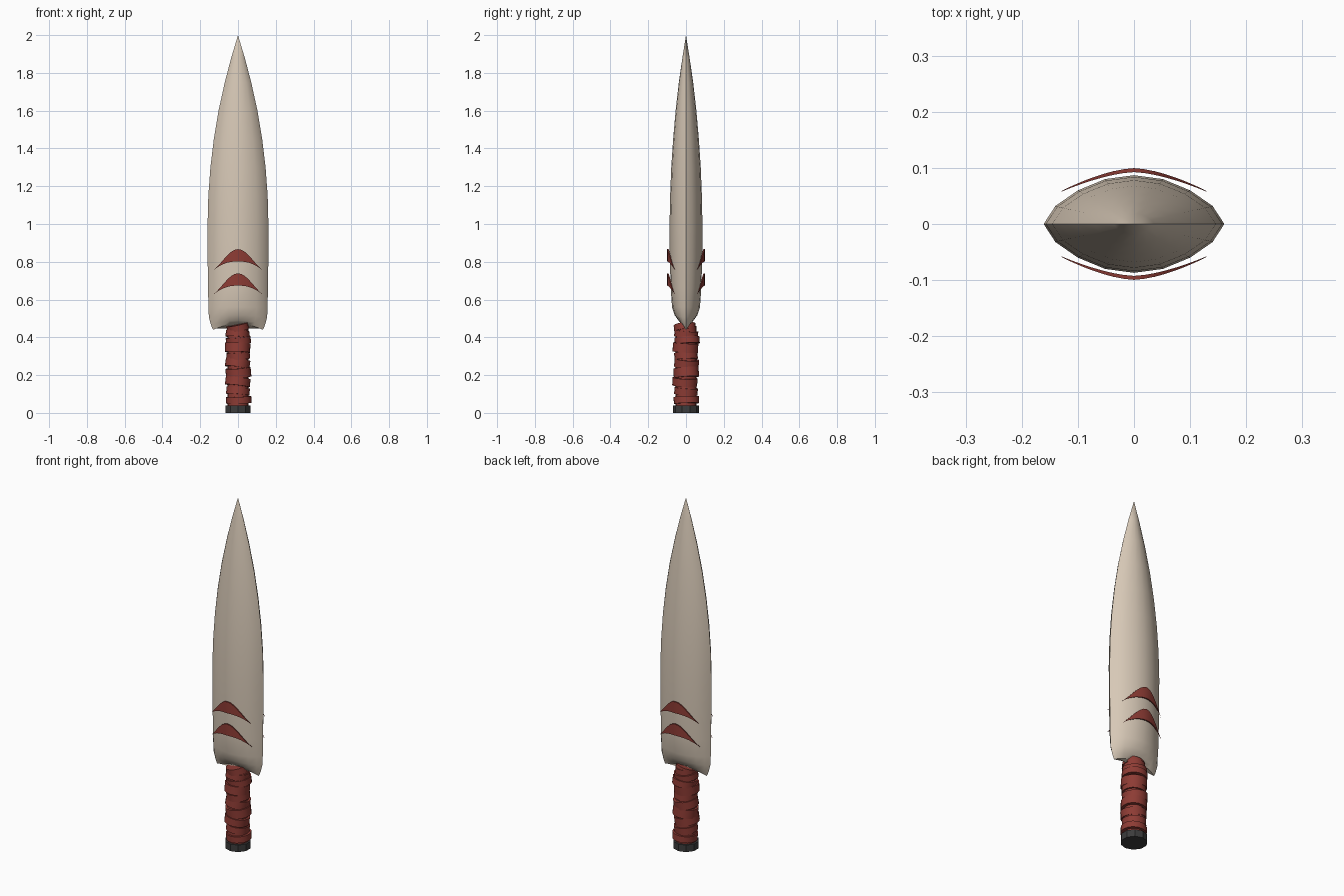
import bpy, bmesh
from math import sin, cos, pi, radians
from mathutils import Matrix

if "Cube" in bpy.data.objects:
    bpy.data.objects.remove(bpy.data.objects["Cube"])


def material(name, rgb):
    m = bpy.data.materials.new(name)
    m.diffuse_color = (*rgb, 1)
    m.use_nodes = True
    m.node_tree.nodes["Principled BSDF"].inputs["Base Color"].default_value = m.diffuse_color
    return m


BONE = material("bone", (0.68, 0.58, 0.47))
RED = material("red_cloth", (0.27, 0.045, 0.035))
DARK = material("dark_cap", (0.045, 0.045, 0.045))


def finish(name, bm, mat, angle):
    bmesh.ops.recalc_face_normals(bm, faces=bm.faces)
    mesh = bpy.data.meshes.new(name)
    bm.to_mesh(mesh)
    bm.free()
    mesh.materials.append(mat)
    ob = bpy.data.objects.new(name, mesh)
    bpy.context.collection.objects.link(ob)
    bpy.ops.object.select_all(action='DESELECT')
    bpy.context.view_layer.objects.active = ob
    ob.select_set(True)
    bpy.ops.object.shade_smooth_by_angle(angle=radians(angle))
    return ob


def bridge(bm, rings):
    for a, b in zip(rings, rings[1:]):
        n = len(a)
        for i in range(n):
            bm.faces.new((a[i], a[(i + 1) % n], b[(i + 1) % n], b[i]))


# Blade: lens section lofted along z (z, half width, half depth, arch)
QUARTER = [(1, 0), (0.87, 0.37), (0.62, 0.69), (0.32, 0.92), (0, 1)]
HALF = QUARTER + [(-x, y) for x, y in QUARTER[-2::-1]]
LENS = HALF + [(x, -y) for x, y in HALF[-2:0:-1]]
STATIONS = [(0.440, 0.132, 0.018, 0.030), (0.465, 0.143, 0.040, 0.024),
            (0.505, 0.154, 0.060, 0.012), (0.56, 0.157, 0.074, 0),
            (0.66, 0.158, 0.081, 0), (0.82, 0.161, 0.086, 0),
            (1.00, 0.161, 0.087, 0), (1.15, 0.157, 0.084, 0),
            (1.30, 0.146, 0.078, 0), (1.45, 0.128, 0.068, 0),
            (1.60, 0.103, 0.055, 0), (1.75, 0.070, 0.038, 0),
            (1.88, 0.036, 0.019, 0)]
bm = bmesh.new()
rings = [[bm.verts.new((w * x, d * y, z + arch * (1 - x * x))) for x, y in LENS]
         for z, w, d, arch in STATIONS]
bridge(bm, rings)
tip = bm.verts.new((0, 0, 2))
top = rings[-1]
for i in range(len(top)):
    bm.faces.new((top[i], top[(i + 1) % len(top)], tip))
bm.faces.new(rings[0])
finish("blade", bm, BONE, 45)

# Crescent markings on both faces
def crescent(name, base, side, n=14):
    bm = bmesh.new()
    rings = []
    for i in range(n + 1):
        t = -0.995 + 1.99 * i / n
        x, a = 0.13 * t, abs(t)
        y = 0.0995 - 0.041 * a ** 1.6
        hi = base + 0.112 * (0.5 * (1 - t * t) + 0.25 * (1 + cos(pi * t)))
        lo = base + 0.047 * (1 - a ** 2.3)
        th = 0.001 + 0.006 * (1 - t * t)
        rings.append([bm.verts.new((x, side * yy, z))
                      for yy, z in ((y, hi), (y, lo), (y - th, lo), (y - th, hi))])
    bridge(bm, rings)
    bm.faces.new(rings[0])
    bm.faces.new(rings[-1])
    finish(name, bm, RED, 35)


for side, label in ((-1, "front"), (1, "back")):
    crescent(f"upper_mark_{label}", 0.755, side)
    crescent(f"lower_mark_{label}", 0.627, side)


def drum(name, z, r, h, mat, sides=16, offset=(0, 0), tilt=(0, 0), angle=40):
    bm = bmesh.new()
    m = (Matrix.Translation((*offset, z)) @ Matrix.Rotation(radians(tilt[0]), 4, 'Y')
         @ Matrix.Rotation(radians(tilt[1]), 4, 'X'))
    bmesh.ops.create_cone(bm, cap_ends=True, segments=sides, radius1=r, radius2=r,
                          depth=h, matrix=m)
    finish(name, bm, mat, angle)


# Grip core and end cap
drum("grip_core", 0.25, 0.056, 0.42, RED)
drum("pommel", 0.02, 0.069, 0.04, DARK, sides=10, angle=20)

# Cloth bands: z, radius, height, x offset, y offset, tilt sideways, tilt front-back
BANDS = [(0.068, 0.067, 0.036, 0.004, 0.002, -3, 2), (0.115, 0.062, 0.036, 0, 0, 5, -4),
         (0.165, 0.066, 0.042, -0.001, -0.006, 7, -3), (0.213, 0.067, 0.050, 0.002, 0.001, -5, 4),
         (0.262, 0.065, 0.044, -0.002, 0.003, 8, -5), (0.302, 0.062, 0.036, 0.001, 0, -4, 3),
         (0.345, 0.067, 0.048, -0.002, -0.003, 2, -4), (0.383, 0.066, 0.036, 0.002, 0.006, -6, 4),
         (0.418, 0.063, 0.034, -0.002, 0.001, 4, -5), (0.452, 0.058, 0.034, -0.001, -0.006, -12, 6)]
for i, (z, r, h, ox, oy, ta, tb) in enumerate(BANDS, 1):
    drum(f"grip_band_{i}", z, r, h, RED, offset=(ox, oy), tilt=(ta, tb))
